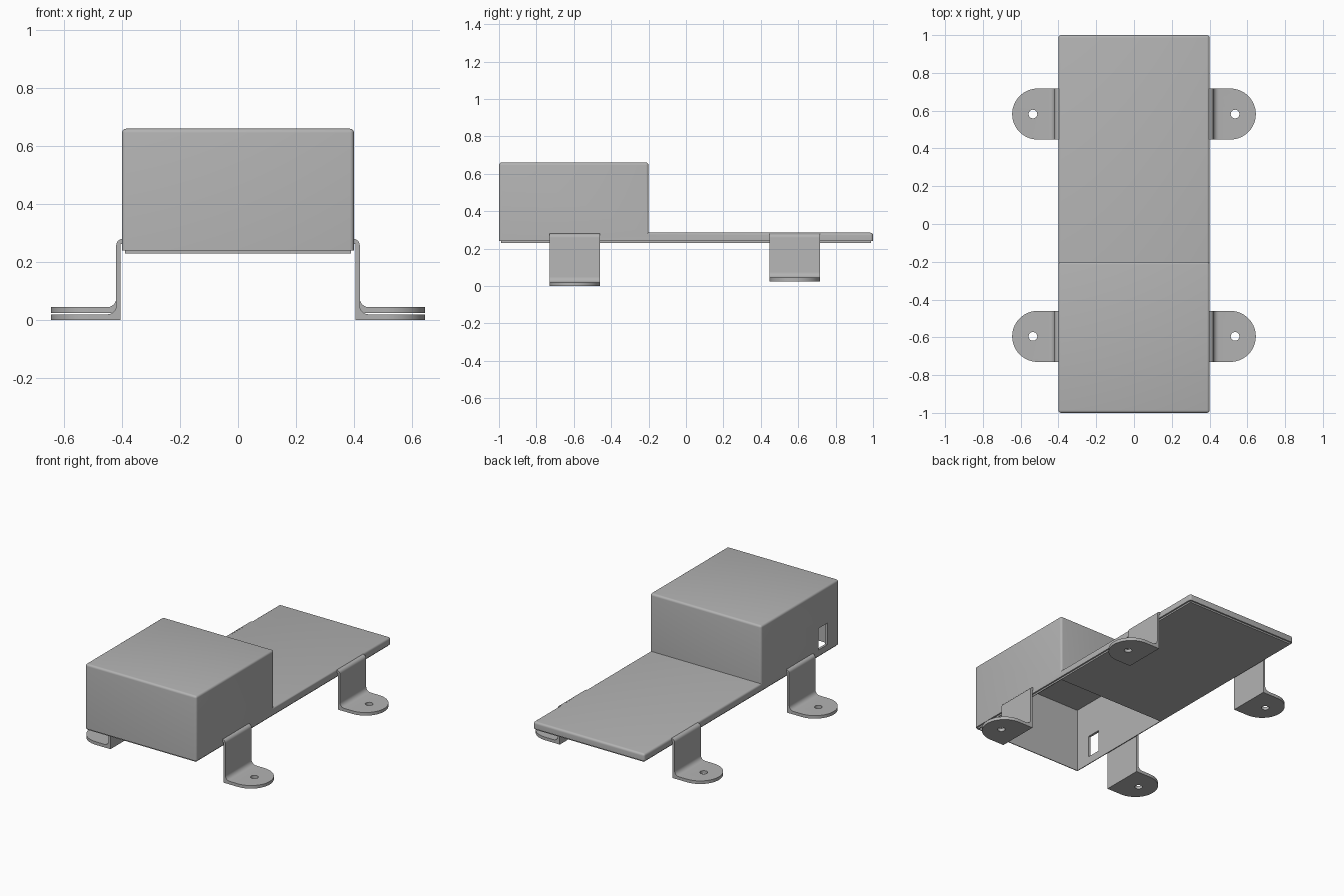
import bpy, bmesh
from math import sin, cos, pi, radians
from mathutils import Vector

cube = bpy.data.objects.get("Cube")
if cube:
    bpy.data.objects.remove(cube, do_unlink=True)

grey = bpy.data.materials.new("light grey")
grey.use_nodes = True
grey.diffuse_color = (0.45, 0.45, 0.45, 1)
grey.node_tree.nodes["Principled BSDF"].inputs["Base Color"].default_value = grey.diffuse_color


def finish(name, bm):
    bmesh.ops.recalc_face_normals(bm, faces=bm.faces)
    mesh = bpy.data.meshes.new(name)
    bm.to_mesh(mesh)
    bm.free()
    mesh.materials.append(grey)
    ob = bpy.data.objects.new(name, mesh)
    bpy.context.collection.objects.link(ob)
    return ob


def prism(outline, depth):
    """Extrude a closed 3D outline along the vector depth."""
    bm = bmesh.new()
    face = bm.faces.new([bm.verts.new(p) for p in outline])
    ext = bmesh.ops.extrude_face_region(bm, geom=[face])["geom"]
    moved = [v for v in ext if isinstance(v, bmesh.types.BMVert)]
    bmesh.ops.translate(bm, verts=moved, vec=Vector(depth))
    return bm


def block(x0, x1, y0, y1, z0, z1):
    return prism([(x0, y0, z0), (x1, y0, z0), (x1, y1, z0), (x0, y1, z0)], (0, 0, z1 - z0))


def arc(cx, cy, r, a0, a1, n):
    steps = [radians(a0 + (a1 - a0) * i / n) for i in range(n + 1)]
    return [(cx + r * cos(a), cy + r * sin(a)) for a in steps]


def activate(ob):
    bpy.ops.object.select_all(action='DESELECT')
    ob.select_set(True)
    bpy.context.view_layer.objects.active = ob


def boolean(ob, bm, operation='DIFFERENCE'):
    """Cut or intersect an object with a temporary solid."""
    cutter = finish("cutter", bm)
    cutter.hide_render = True
    mod = ob.modifiers.new("cut", 'BOOLEAN')
    mod.operation = operation
    mod.solver = 'EXACT'
    mod.object = cutter
    activate(ob)
    bpy.ops.object.modifier_apply(modifier=mod.name)
    bpy.data.objects.remove(cutter, do_unlink=True)


def smooth(ob):
    activate(ob)
    bpy.ops.object.shade_smooth_by_angle(angle=radians(35))


# Stepped cover: tall box in front, flat deck behind, with rounded edges
W, STEP, RIM, DECK, TOP = 0.4, -0.2, 0.24, 0.285, 0.66
side = [(-1, RIM), (1, RIM), (1, DECK), (STEP, DECK), (STEP, TOP), (-1, TOP)]
bm = prism([(-W, y, z) for y, z in side], (2 * W, 0, 0))


def rounded(edge):
    mid = (edge.verts[0].co + edge.verts[1].co) / 2
    inner_corner = abs(mid.y - STEP) < 0.01 and abs(mid.z - DECK) < 0.01
    return mid.z > RIM + 0.001 and not inner_corner


bmesh.ops.bevel(bm, geom=[e for e in bm.edges if rounded(e)], offset=0.014,
                segments=4, profile=0.5, affect='EDGES', clamp_overlap=True)
cover = finish("cover", bm)

# Inset plate below the cover rim
lip = finish("bottom_lip", block(-0.39, 0.39, -0.99, 0.99, 0.23, 0.25))

# Hollow inside of the box, open at the bottom
for part in (cover, lip):
    boolean(part, block(-0.385, 0.385, -0.985, STEP - 0.015, 0.1, TOP - 0.015))

# Cable window in one side wall
boolean(cover, block(-0.5, -0.3, -0.88, -0.79, 0.28, 0.42))
smooth(cover)
smooth(lip)


# Bent mounting brackets with a round foot and screw hole
def bracket(name, side, y, floor):
    inner, outer, tip, half = 0.406, 0.42, 0.645, 0.135
    thick, fillet = 0.02, 0.03
    profile = [(0.39, 0.28)]
    profile += arc(outer - 0.022, 0.258, 0.022, 90, 0, 6)
    profile += arc(outer + fillet, floor + thick + fillet, fillet, 180, 270, 6)
    profile += [(tip + 0.05, floor + thick), (tip + 0.05, floor),
                (inner, floor), (inner, 0.262), (0.39, 0.262)]
    ob = finish(name, prism([(side * x, y - half, z) for x, z in profile], (0, 2 * half, 0)))
    wide = half + 0.00001
    plan = [(0.3, -wide)] + arc(tip - half, 0, half, -90, 90, 28) + [(0.3, wide)]
    boolean(ob, prism([(side * x, y + v, -0.1) for x, v in plan], (0, 0, 0.6)), 'INTERSECT')
    hole = arc(0.535, 0, 0.023, 0, 345, 23)
    boolean(ob, prism([(side * x, y + v, -0.1) for x, v in hole], (0, 0, 0.25)))
    smooth(ob)


for label, side in (("left", 1), ("right", -1)):
    bracket("front_" + label + "_bracket", side, -0.595, 0.0)
    bracket("rear_" + label + "_bracket", side, 0.582, 0.025)
